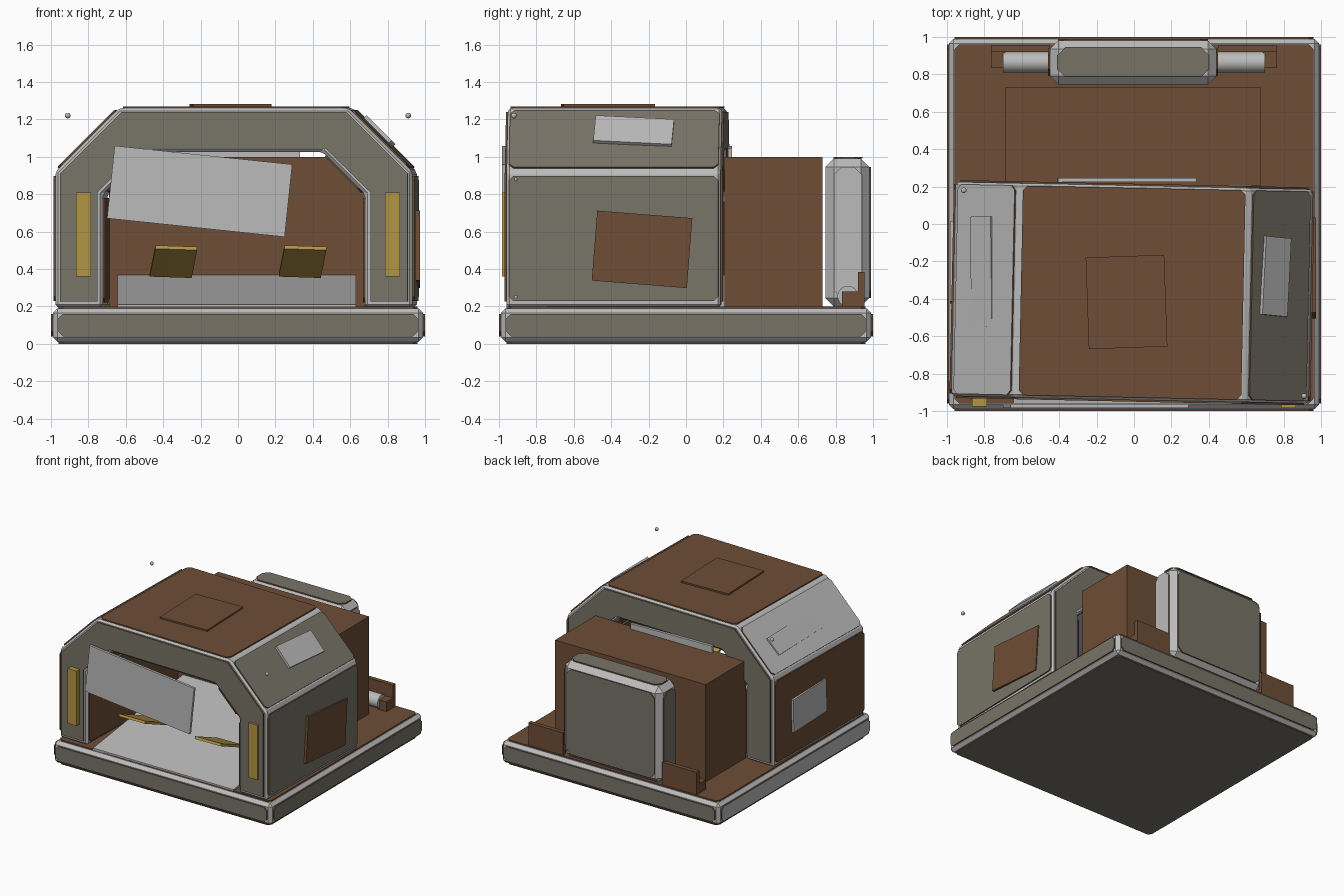
import bpy, bmesh, math
from mathutils import Vector, Matrix

if "Cube" in bpy.data.objects:
    bpy.data.objects.remove(bpy.data.objects["Cube"])


def colour(name, rgb):
    m = bpy.data.materials.new(name)
    m.diffuse_color = (*rgb, 1)
    m.use_nodes = True
    m.node_tree.nodes["Principled BSDF"].inputs["Base Color"].default_value = m.diffuse_color
    return m


BROWN = colour("rust brown", (0.156, 0.075, 0.038))
STONE = colour("stone grey", (0.188, 0.174, 0.137))
GREY = colour("light grey", (0.50, 0.50, 0.50))
GOLD = colour("dull gold", (0.45, 0.30, 0.06))

# the canopy stands slightly turned on its base
PIVOT = Vector((0, -0.365, 0))
TURN = Matrix.Translation(PIVOT) @ Matrix.Rotation(math.radians(-1.2), 4, 'Z') @ Matrix.Translation(-PIVOT)
X, Y, Z = Vector((1, 0, 0)), Vector((0, 1, 0)), Vector((0, 0, 1))


def finish(name, bm, mats, bevel=0, turned=False):
    bmesh.ops.recalc_face_normals(bm, faces=bm.faces)
    if turned:
        bm.transform(TURN)
    me = bpy.data.meshes.new(name)
    bm.to_mesh(me)
    bm.free()
    for m in mats:
        me.materials.append(m)
    ob = bpy.data.objects.new(name, me)
    bpy.context.collection.objects.link(ob)
    if bevel:
        mod = ob.modifiers.new("bevel", 'BEVEL')
        mod.width, mod.segments = bevel, 1
    return ob


def box(name, lo, hi, mat, bevel=0, turned=False):
    bm = bmesh.new()
    lo, hi = Vector(lo), Vector(hi)
    bmesh.ops.create_cube(bm, size=1)
    bm.transform(Matrix.Translation((lo + hi) / 2) @ Matrix.Diagonal((*(hi - lo), 1)))
    return finish(name, bm, [mat], bevel, turned)


def prism(name, outline, centre, normal, up, t, mat, rim=None, angle=0, bevel=0, turned=False):
    """Extrude a flat outline along its normal; side walls take the rim colour."""
    n, v = Vector(normal).normalized(), Vector(up).normalized()
    v = Matrix.Rotation(math.radians(angle), 3, n) @ v
    u = v.cross(n)
    c = Vector(centre)
    bm = bmesh.new()
    a = [bm.verts.new(c + u * p + v * q) for p, q in outline]
    b = [bm.verts.new(c + u * p + v * q + n * t) for p, q in outline]
    bm.faces.new(a[::-1])
    bm.faces.new(b)
    for i in range(len(a)):
        j = (i + 1) % len(a)
        bm.faces.new((a[i], a[j], b[j], b[i])).material_index = 1
    return finish(name, bm, [mat, rim or mat], bevel, turned)


def rect(w, h, cut=0.0):
    w, h = w / 2, h / 2
    if not cut:
        return [(-w, -h), (w, -h), (w, h), (-w, h)]
    k = cut
    return [(-w + k, -h), (w - k, -h), (w, -h + k), (w, h - k),
            (w - k, h), (-w + k, h), (-w, h - k), (-w, -h + k)]


def panel(name, centre, normal, up, w, h, mat, cut=0.025, turned=False):
    return prism(name, rect(w, h, cut), centre, normal, up, 0.01, mat, BROWN, turned=turned)


# base slab with inset panels
box("base_frame", (-0.99, -0.99, 0.01), (0.99, 0.99, 0.19), GREY, 0.025)
panel("base_top_panel", (0, 0, 0.19), Z, Y, 1.92, 1.92, BROWN)
panel("base_bottom_panel", (0, 0, 0.01), -Z, Y, 1.92, 1.92, STONE)
for name, n, mat in (("front", -Y, STONE), ("back", Y, STONE), ("right", X, STONE), ("left", -X, GREY)):
    panel("base_" + name + "_panel", n * 0.99 + Z * 0.1, n, Z, 1.92, 0.12, mat)


# arched canopy: half profile mirrored into a full arch outline
def arch(ow, os, ot, ox, iw, i_s, it, ix, bottom):
    right = [(iw, bottom), (ow, bottom), (ow, os), (ox, ot)]
    inner = [(ix, it), (iw, i_s)]
    return (right + [(-x, z) for x, z in right[::-1]]
            + [(-x, z) for x, z in inner[::-1]] + inner)


CX = -0.01
Y0, Y1 = -0.94, 0.205
prism("canopy_frame", arch(0.955, 0.92, 1.26, 0.615, 0.70, 0.80, 1.025, 0.475, 0.195),
      (CX, Y0, 0), Y, Z, Y1 - Y0, GREY, bevel=0.015, turned=True)
face = arch(0.93, 0.91, 1.24, 0.60, 0.73, 0.81, 1.045, 0.49, 0.225)
prism("canopy_front_panel", face, (CX, Y0, 0), -Y, Z, 0.01, STONE, BROWN, turned=True)
prism("canopy_back_panel", face, (CX, Y1, 0), Y, Z, 0.01, STONE, BROWN, turned=True)
YM, DEP = (Y0 + Y1) / 2, 1.12
panel("canopy_roof_panel", (CX, YM, 1.26), Z, Y, 1.19, DEP, BROWN, turned=True)
for side, name, wall, slope in ((1, "right", STONE, STONE), (-1, "left", BROWN, GREY)):
    panel("canopy_" + name + "_wall_panel", (CX + side * 0.955, YM, 0.563), X * side, Z, DEP, 0.67, wall, turned=True)
    panel("canopy_" + name + "_slope_panel", (CX + side * 0.785, YM, 1.09), (side, 0, 1), (-side, 0, 1),
          DEP, 0.43, slope, turned=True)
    # inner lining
    panel("canopy_" + name + "_lining", (CX + side * 0.70, YM, 0.50), X * -side, Z, DEP, 0.56, BROWN, turned=True)
    panel("canopy_" + name + "_slope_lining", (CX + side * 0.5875, YM, 0.9125), (-side, 0, -1), (-side, 0, 1),
          DEP, 0.27, BROWN, turned=True)
    # gold strips on the front posts
    x = 0.825 * side
    box("post_strip_" + name, (x - 0.04, -0.985 if side > 0 else -0.975, 0.36),
        (x + 0.04, -0.92, 0.81), GOLD)
    # loose beads beside the roof
    bm = bmesh.new()
    bmesh.ops.create_uvsphere(bm, u_segments=12, v_segments=8, radius=0.015)
    bm.transform(Matrix.Translation((0.91 * side, -0.92 if side > 0 else 0.18, 1.22)))
    finish("bead_" + name, bm, [GREY])

# rivets on the right wall
for z in (0.25, 0.88):
    bm = bmesh.new()
    bmesh.ops.create_uvsphere(bm, u_segments=10, v_segments=6, radius=0.013)
    bm.transform(Matrix.Translation((0.935, -0.91, z)))
    finish("rivet", bm, [GREY])

# patch plates
prism("front_patch", rect(0.955, 0.39), (-0.205, -0.965, 0.815), -Y, Z, 0.02, GREY, angle=-6)
prism("roof_patch", rect(0.42, 0.49), (-0.04, -0.417, 1.265), Z, Y, 0.018, BROWN, angle=2)
prism("right_wall_patch", rect(0.51, 0.375), (0.945, -0.235, 0.505), X, Z, 0.027, BROWN, angle=-4.5)
prism("left_wall_patch", rect(0.43, 0.27), (-0.965, -0.205, 0.55), -X, Z, 0.02, GREY, angle=2)
prism("right_slope_patch", rect(0.42, 0.19), (0.75, -0.28, 1.13), (1, 0, 1), (-1, 0, 1), 0.02, GREY, angle=-4)
prism("left_slope_patch", rect(0.59, 0.155), (-0.81, -0.255, 1.08), (-1, 0, 1), (1, 0, 1), 0.012, GREY, angle=1)
prism("back_patch", rect(0.74, 0.35), (-0.04, 0.225, 0.875), Y, Z, 0.022, GREY, angle=1)

# ramp floor inside the canopy
prism("ramp", [(-0.96, 0.19), (0.22, 0.19), (0.22, 0.37), (-0.96, 0.21)],
      (-0.645, 0, 0), X, Z, 1.275, GREY)

# tilted gold pads
for name, x in (("left", -0.345), ("right", 0.345)):
    prism("pad_" + name, rect(0.225, 0.37), (x, -0.74, 0.43), (0, 0.15, 0.34), (-0.03, 0.34, -0.15), 0.02, GOLD)

# rear housing
box("rear_housing", (-0.69, 0.205, 0.19), (0.68, 0.73, 1.0), BROWN)

# rear pack with panels
box("pack_frame", (-0.45, 0.745, 0.20), (0.44, 0.98, 0.99), GREY, 0.045)
panel("pack_back_panel", (-0.005, 0.98, 0.595), Y, Z, 0.80, 0.70, STONE, 0.04)
panel("pack_top_panel", (-0.005, 0.865, 0.99), Z, Y, 0.81, 0.155, STONE, 0.04)
panel("pack_right_panel", (0.44, 0.865, 0.595), X, Z, 0.15, 0.70, GREY, 0.04)
panel("pack_left_panel", (-0.45, 0.865, 0.595), -X, Z, 0.15, 0.70, STONE, 0.04)

# axles and brackets either side of the pack
for s, name in ((-1, "left"), (1, "right")):
    bm = bmesh.new()
    bmesh.ops.create_cone(bm, cap_ends=True, segments=24, radius1=0.055, radius2=0.055, depth=0.27)
    bm.transform(Matrix.Translation((0.565 * s, 0.865, 0.255)) @ Matrix.Rotation(math.pi / 2, 4, 'Y'))
    for f in bm.faces:
        f.smooth = len(f.verts) == 4
    finish("axle_" + name, bm, [GREY])
    xs = sorted((0.45 * s, 0.765 * s))
    box("bracket_plate_" + name, (xs[0], 0.92, 0.195), (xs[1], 0.955, 0.385), BROWN)
    xs = sorted((0.69 * s, 0.765 * s))
    box("bracket_block_" + name, (xs[0], 0.835, 0.195), (xs[1], 0.92, 0.28), BROWN)
